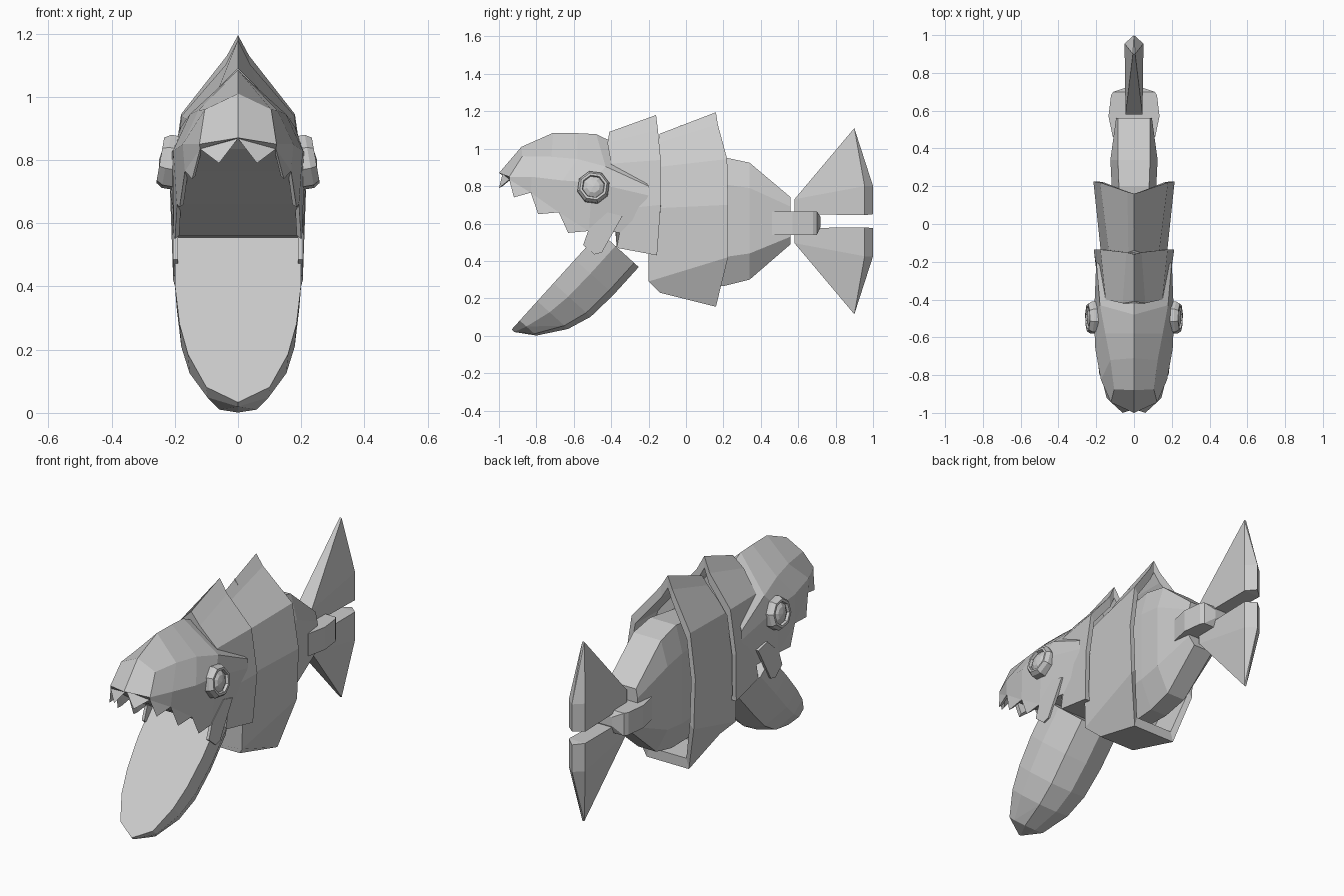
import bpy, bmesh, math
from mathutils import Matrix

if "Cube" in bpy.data.objects:
    bpy.data.objects.remove(bpy.data.objects["Cube"])


def finish(name, bm):
    bmesh.ops.remove_doubles(bm, verts=bm.verts, dist=0.0005)
    bmesh.ops.recalc_face_normals(bm, faces=bm.faces)
    me = bpy.data.meshes.new(name)
    bm.to_mesh(me)
    bm.free()
    ob = bpy.data.objects.new(name, me)
    bpy.context.collection.objects.link(ob)
    return ob


def mirrored(half):
    """Close a half outline across x = 0."""
    return list(half) + [(-x, y, z) for x, y, z in reversed(half) if x > 1e-6]


def loft(name, halves):
    """Skin mirrored outlines one after another and cap both ends."""
    bm = bmesh.new()
    rings = [[bm.verts.new(p) for p in mirrored(h)] for h in halves]
    n = len(rings[0])
    for a, b in zip(rings, rings[1:]):
        for i in range(n):
            j = (i + 1) % n
            bm.faces.new((a[i], a[j], b[j], b[i]))
    bm.faces.new(rings[0])
    bm.faces.new(rings[-1])
    return finish(name, bm)


def hull(name, pts):
    bm = bmesh.new()
    for p in pts:
        bm.verts.new(p)
    bmesh.ops.convex_hull(bm, input=bm.verts)
    loose = [v for v in bm.verts if not v.link_faces]
    bmesh.ops.delete(bm, geom=loose, context='VERTS')
    bmesh.ops.dissolve_limit(bm, angle_limit=math.radians(3), verts=bm.verts, edges=bm.edges)
    return finish(name, bm)


def armour(name, front, rear, depth, k=0.88, zc=0.62):
    """Plate ring with a rim and a recess at the back."""
    rim = [(x * k, y, zc + (z - zc) * k) for x, y, z in rear]
    inner = [(x * 0.97, y - depth, z) for x, y, z in rim]
    return loft(name, [front, rear, rim, inner])


# finned armour plates
armour("neck_plate",
       [(0, -.41, 1.09), (.06, -.42, 1.03), (.15, -.4, .92), (.185, -.33, .68), (.185, -.37, .47)],
       [(0, -.16, 1.18), (.04, -.15, 1.1), (.178, -.135, .94), (.213, -.135, .7), (.2, -.155, .43)], .12)
armour("body_plate",
       [(0, -.14, 1.08), (.03, -.15, 1.03), (.13, -.17, .9), (.17, -.2, .68), (.165, -.2, .29), (.11, -.14, .23)],
       [(0, .16, 1.195), (.035, .17, 1.13), (.18, .22, .945), (.215, .225, .7), (.205, .225, .42), (.13, .16, .155)], .19)

# tapering tail body
loft("tail_body", [[(t, y, top), (w, y, up), (w, y, lo), (b, y, bot)] for y, t, w, b, top, up, lo, bot in
                   [(.0, .07, .1, .04, .93, .8, .42, .26), (.2, .08, .118, .05, .955, .81, .42, .265),
                    (.34, .085, .125, .055, .925, .79, .44, .3), (.56, .085, .095, .06, .74, .69, .53, .49)]])

# tail joint
loft("tail_joint", [[(w, y, hi), (w, y, lo)] for y, w, hi, lo in
                    [(.46, .112, .665, .54), (.57, .135, .665, .54), (.68, .122, .665, .54),
                     (.70, .11, .665, .54), (.72, .05, .635, .585)]])

# tail fins, upper and mirrored lower
fin = [(.045, .58, .65), (.045, .58, .73), (.006, .9, 1.11), (.05, .955, .8), (.05, .955, .645),
       (0, 1, .65), (0, 1, .8)]
for name, flip in (("upper_tail_fin", False), ("lower_tail_fin", True)):
    hull(name, [(x, y, 1.225 - z if flip else z) for x, y, z in mirrored(fin)])

# hanging lower jaw: (distance along plate, half width, depth)
jaw = []
for s, w, d in [(0, .2, .28), (.2, .2, .28), (.37, .185, .268), (.5, .158, .222), (.64, .1, .12), (.705, 0, .02)]:
    for fx, fd in [(1, 0), (.97, .4), (.6, .88), (0, 1)]:
        jaw.append((w * fx, -.46 - .67 * s + .74 * d * fd, .555 - .74 * s - .67 * d * fd))
hull("lower_jaw", mirrored(jaw))

# head: rows from mouth edge up to the ridge, closed below by a sloping palate
mouth = [(0, -.98, .868), (.12, -.945, .835), (.168, -.83, .765), (.193, -.68, .66), (.203, -.52, .56), (.18, -.3, .55)]
cheek = [(0, -1, .87), (.122, -.945, .85), (.175, -.825, .85), (.205, -.66, .83), (.212, -.5, .82), (.2, -.2, .75)]
brow = [(0, -.88, 1.01), (.105, -.875, .96), (.125, -.72, .957), (.152, -.58, .945), (.18, -.43, .905), (.2, -.2, .8)]
ridge = [(0, -.88, 1.01), (0, -.88, 1.01), (0, -.71, 1.085), (0, -.58, 1.083), (0, -.48, 1.078), (0, -.36, 1.02)]
tips = [(.06, -1, .79), (.145, -.92, .74), (.185, -.79, .65), (.2, -.63, .55)]
bm = bmesh.new()
palate = [(0, y, z) for x, y, z in mouth]
for sx in (1, -1):
    rows = [palate, mouth, cheek, brow, ridge]
    for lo, hi in zip(rows, rows[1:]):
        for i in range(5):
            uniq = list(dict.fromkeys((lo[i], lo[i + 1], hi[i + 1], hi[i])))
            if len(uniq) > 2:
                bm.faces.new([bm.verts.new((sx * x, y, z)) for x, y, z in uniq[::sx]])
finish("upper_head", bm)

# teeth, jaw hinges and eyes on both sides
hinge = [(-.52, .57), (-.55, .485), (-.49, .435), (-.45, .445), (-.34, .64), (-.42, .66)]
eye = [(.088, 0), (.088, .045), (.075, .065), (.062, .065), (.058, .05), (.035, .064), (.0, .069)]
for side, sx in (("right", 1), ("left", -1)):
    for i, tip in enumerate(tips):
        outer = [mouth[i], tip, mouth[i + 1]]
        inner = [(x * .93, y + .02, z + .01) for x, y, z in outer]
        hull(f"{side}_tooth_{i + 1}", [(sx * x, y, z) for x, y, z in outer + inner])
    hull(side + "_jaw_hinge", [(sx * x, y, z) for x in (.19, .206) for y, z in hinge])
    bm = bmesh.new()
    rings = []
    for r, h in eye:
        rings.append([bm.verts.new((h, r * math.cos(a), r * math.sin(a)))
                      for a in (math.pi / 8 + k * math.pi / 4 for k in range(8))])
    for a, b in zip(rings, rings[1:]):
        for i in range(8):
            j = (i + 1) % 8
            bm.faces.new((a[i], a[j], b[j], b[i]))
    bm.faces.new(rings[0])
    bmesh.ops.transform(bm, verts=bm.verts, matrix=Matrix.Diagonal((sx, 1, 1, 1)) @
                        Matrix.Translation((.182, -.495, .788)) @ Matrix.Rotation(math.radians(-10), 4, 'Y') @
                        Matrix.Rotation(math.radians(-8), 4, 'X'))
    finish(side + "_eye", bm)
